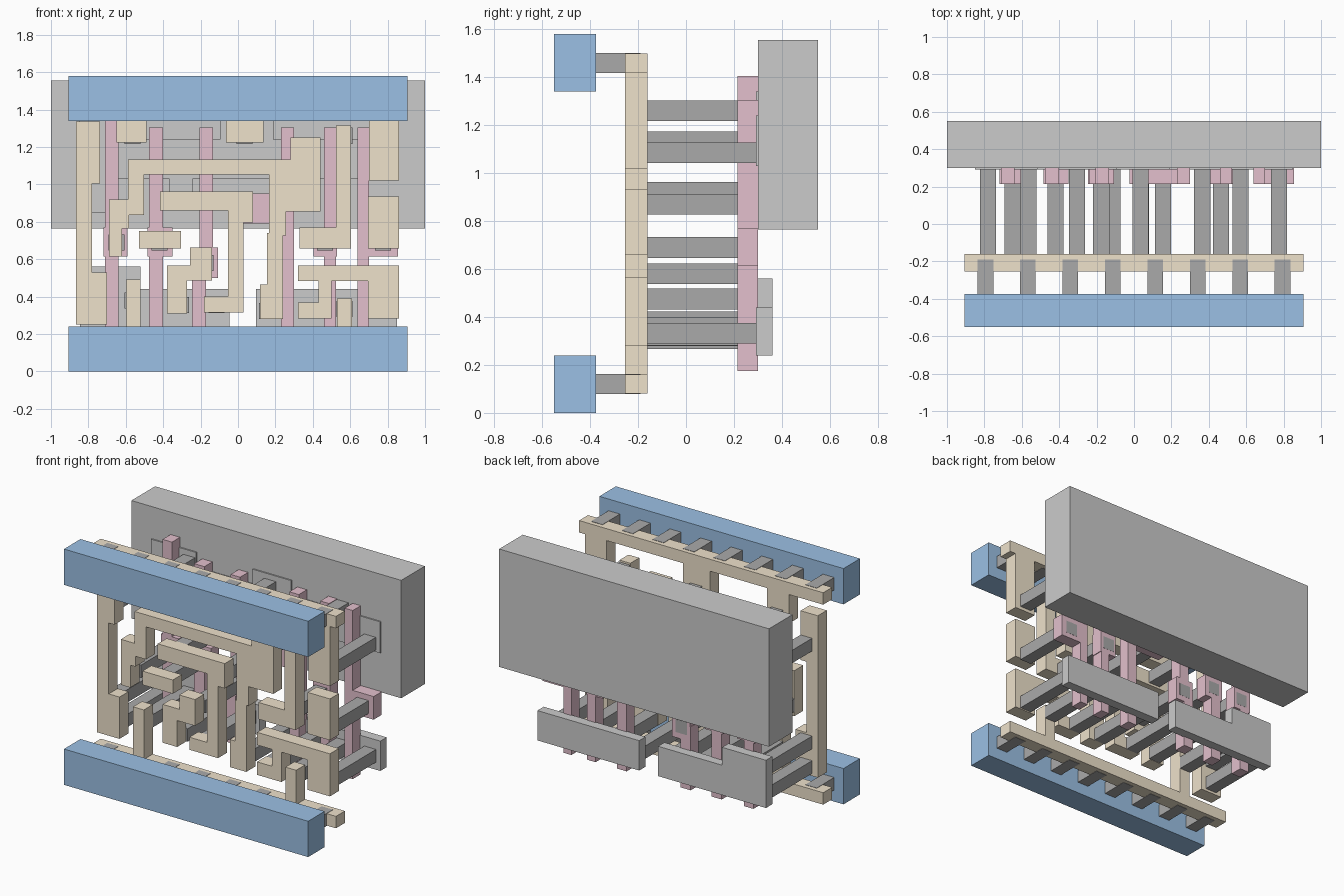
import bpy, bmesh


def material(name, rgb):
    m = bpy.data.materials.new(name)
    m.diffuse_color = (*rgb, 1)
    return m


TAN = material("tan", (0.86, 0.76, 0.60))
PINK = material("pink", (0.77, 0.53, 0.61))
BLUE = material("blue", (0.33, 0.53, 0.78))
DARK = material("dark_grey", (0.40, 0.40, 0.40))
GREY = material("mid_grey", (0.57, 0.57, 0.57))
LIGHT = material("light_grey", (0.68, 0.68, 0.68))


def plate(name, rects, y0, y1, mat):
    """Union of (x0, x1, z0, z1) rectangles, extruded from y0 to y1."""
    xs = sorted({v for r in rects for v in r[:2]})
    zs = sorted({v for r in rects for v in r[2:]})
    bm = bmesh.new()
    verts = {}

    def vert(x, z):
        if (x, z) not in verts:
            verts[x, z] = bm.verts.new((x, y0, z))
        return verts[x, z]

    for xa, xb in zip(xs, xs[1:]):
        for za, zb in zip(zs, zs[1:]):
            cx, cz = (xa + xb) / 2, (za + zb) / 2
            if any(r[0] < cx < r[1] and r[2] < cz < r[3] for r in rects):
                bm.faces.new([vert(xa, za), vert(xb, za), vert(xb, zb), vert(xa, zb)])
    ext = bmesh.ops.extrude_face_region(bm, geom=bm.faces[:], use_keep_orig=True)
    moved = [g for g in ext["geom"] if isinstance(g, bmesh.types.BMVert)]
    bmesh.ops.translate(bm, verts=moved, vec=(0, y1 - y0, 0))
    bmesh.ops.dissolve_limit(bm, angle_limit=0.01, verts=bm.verts[:], edges=bm.edges[:])
    bmesh.ops.recalc_face_normals(bm, faces=bm.faces[:])
    me = bpy.data.meshes.new(name)
    bm.to_mesh(me)
    bm.free()
    me.materials.append(mat)
    ob = bpy.data.objects.new(name, me)
    bpy.context.collection.objects.link(ob)


def pegs(name, centres, y0, y1, half=0.043):
    for i, (x, z) in enumerate(centres):
        plate(f"{name}_{i + 1}", [(x - half, x + half, z - half, z + half)], y0, y1, DARK)


# Front power rails and the short pegs behind them
plate("lower_rail", [(-0.905, 0.905, 0, 0.24)], -0.55, -0.375, BLUE)
plate("upper_rail", [(-0.905, 0.905, 1.34, 1.58)], -0.55, -0.375, BLUE)
pegs("rail_peg", [(-0.7945 + 0.227 * i, z) for z in (0.12, 1.46) for i in range(8)],
     -0.375, -0.19, 0.042)

# Tan wiring layer, one object per connected trace
traces = {
    "upper_strip": [(-0.905, 0.905, 1.42, 1.50), (-0.65, -0.49, 1.225, 1.45),
                    (-0.065, 0.135, 1.225, 1.45), (0.70, 0.86, 1.02, 1.45)],
    "lower_strip": [(-0.905, 0.905, 0.08, 0.16), (-0.60, -0.52, 0.10, 0.492),
                    (0.53, 0.61, 0.10, 0.39)],
    "left_trace": [(-0.865, -0.738, 1.005, 1.335), (-0.865, -0.78, 0.25, 1.335),
                   (-0.865, -0.70, 0.25, 0.53)],
    "long_trace": [(-0.69, -0.62, 0.615, 0.92), (-0.69, -0.583, 0.765, 0.92),
                   (-0.69, -0.503, 0.835, 0.92), (-0.588, -0.503, 0.835, 1.134),
                   (-0.588, 0.30, 1.053, 1.134), (0.28, 0.44, 0.856, 1.25),
                   (0.166, 0.30, 0.856, 1.134), (0.166, 0.257, 0.727, 0.90),
                   (0.155, 0.24, 0.28, 0.74), (0.118, 0.24, 0.28, 0.465)],
    "hook_trace": [(-0.417, 0.08, 0.861, 0.963), (-0.053, 0.08, 0.797, 0.963),
                   (-0.053, 0.03, 0.316, 0.963), (-0.182, 0.03, 0.316, 0.40)],
    "short_trace": [(-0.53, -0.305, 0.658, 0.75)],
    "step_trace": [(-0.257, -0.14, 0.487, 0.663), (-0.38, -0.14, 0.487, 0.567),
                   (-0.38, -0.273, 0.31, 0.567)],
    "corner_trace": [(0.525, 0.605, 0.658, 1.315), (0.33, 0.605, 0.658, 0.77)],
    "block_trace": [(0.695, 0.86, 0.658, 0.935)],
    "bridge_trace": [(0.32, 0.86, 0.482, 0.567), (0.43, 0.50, 0.282, 0.55),
                     (0.32, 0.50, 0.282, 0.369), (0.695, 0.86, 0.282, 0.567)],
}
# The bridge's left leg sits at its outer side
traces["bridge_trace"][1:3] = [(0.32, 0.50, 0.282, 0.369), (0.43, 0.50, 0.282, 0.55)]
for name, rects in traces.items():
    plate(name, rects, -0.255, -0.16, TAN)

# Pink gate bars with side pads
gates = [
    [(-0.71, -0.64, 0.175, 1.405), (-0.72, -0.59, 0.615, 0.77)],
    [(-0.475, -0.40, 0.175, 1.305), (-0.485, -0.35, 0.615, 0.77)],
    [(-0.205, -0.135, 0.50, 1.305), (-0.245, -0.17, 0.175, 0.60), (-0.24, -0.107, 0.50, 0.663)],
    [(0.23, 0.30, 0.175, 1.305), (-0.025, 0.26, 0.79, 0.95)],
    [(0.46, 0.525, 0.175, 1.305), (0.405, 0.53, 0.615, 0.77)],
    [(0.64, 0.70, 0.175, 1.305), (0.64, 0.855, 0.615, 0.77)],
]
for i, rects in enumerate(gates):
    plate(f"gate_bar_{i + 1}", rects, 0.215, 0.30, PINK)

# Long pegs: to the gate pads, then to the grey base plates
pegs("gate_peg", [(-0.65, 0.69), (-0.42, 0.69), (-0.175, 0.58), (0.037, 0.87),
                  (0.465, 0.69), (0.775, 0.69)], -0.16, 0.301)
pegs("base_peg", [(-0.78, 1.13), (-0.565, 1.26), (-0.305, 0.92), (0.035, 1.26),
                  (0.365, 1.13), (0.57, 1.26), (0.775, 1.085), (-0.78, 0.475),
                  (-0.78, 0.31), (-0.565, 0.38), (-0.305, 0.355), (-0.115, 0.355),
                  (0.155, 0.323), (0.365, 0.325), (0.57, 0.333), (0.775, 0.333)],
     -0.16, 0.295)

# Base plates and the thick back block
plate("lower_left_plate", [(-0.845, -0.045, 0.24, 0.44), (-0.845, -0.52, 0.24, 0.56)],
      0.293, 0.36, LIGHT)
plate("lower_right_plate", [(0.095, 0.85, 0.24, 0.44)], 0.293, 0.36, LIGHT)
plate("upper_plate", [(-0.85, 0.85, 1.03, 1.24), (-0.85, -0.515, 1.03, 1.34),
                      (-0.095, 0.19, 1.03, 1.34), (-0.85, -0.70, 0.85, 1.10),
                      (-0.37, -0.24, 0.86, 1.10)], 0.291, 0.36, LIGHT)
plate("back_block", [(-1, 1, 0.765, 1.555)], 0.30, 0.55, GREY)
